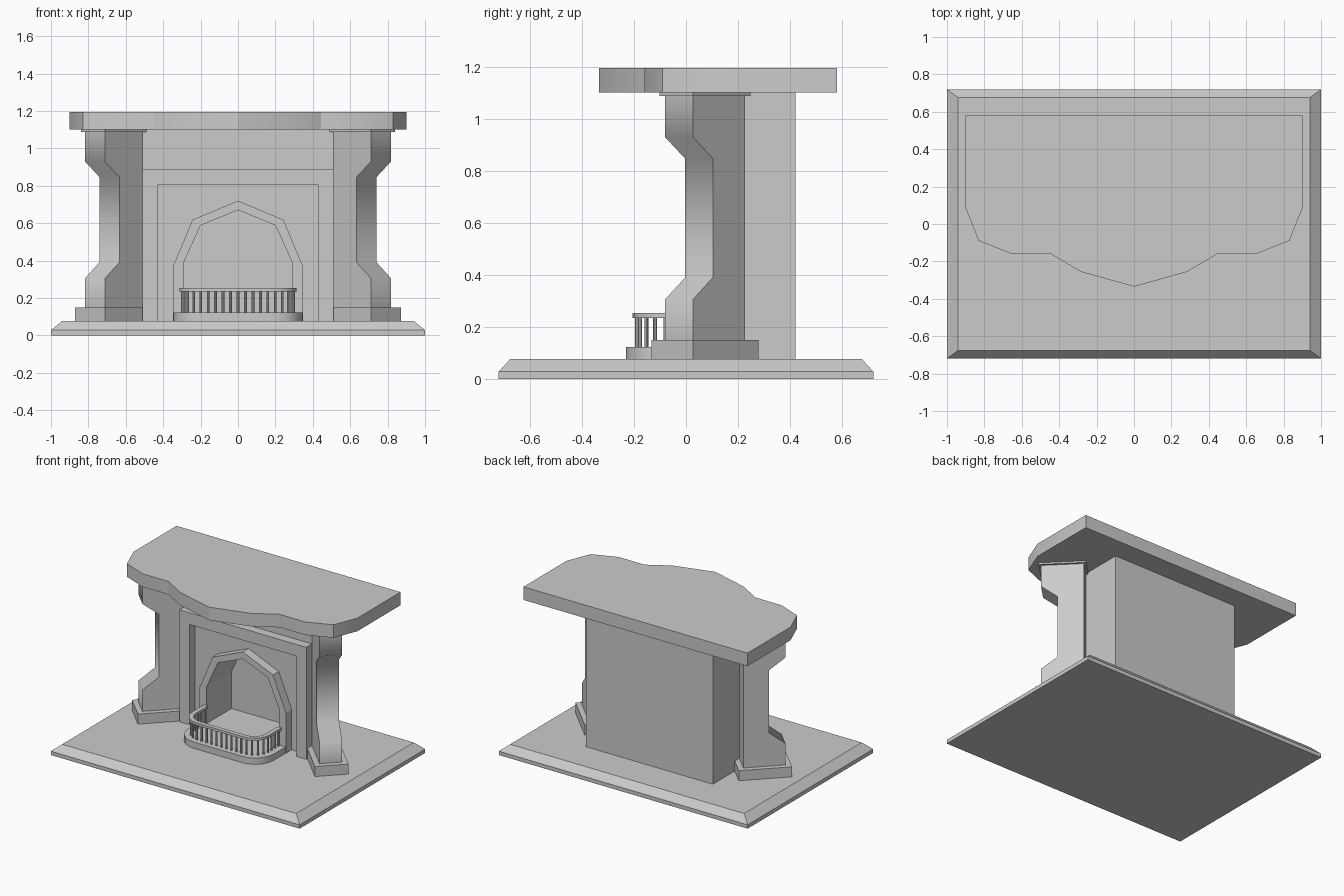
import bpy, bmesh, math
from mathutils import Vector

if "Cube" in bpy.data.objects:
    bpy.data.objects.remove(bpy.data.objects["Cube"])


def prism(name, pts, vec, mirror=False, smooth=None):
    """Closed polygon of 3D points extruded along vec."""
    bm = bmesh.new()
    face = bm.faces.new([bm.verts.new(p) for p in pts])
    ext = bmesh.ops.extrude_face_region(bm, geom=[face])
    verts = [g for g in ext["geom"] if isinstance(g, bmesh.types.BMVert)]
    bmesh.ops.translate(bm, verts=verts, vec=Vector(vec))
    bmesh.ops.recalc_face_normals(bm, faces=bm.faces)
    me = bpy.data.meshes.new(name)
    bm.to_mesh(me)
    bm.free()
    ob = bpy.data.objects.new(name, me)
    bpy.context.collection.objects.link(ob)
    if mirror:
        ob.modifiers.new("Mirror", 'MIRROR').use_clip = False
    if smooth:
        bpy.ops.object.select_all(action='DESELECT')
        ob.select_set(True)
        bpy.context.view_layer.objects.active = ob
        bpy.ops.object.shade_smooth_by_angle(angle=math.radians(smooth))
    return ob


def both_sides(half):
    """Right half outline (ending near the centre line) plus its mirror image."""
    return half + [(-x, y) for x, y in reversed(half) if abs(x) > 1e-6]


def plan(pts, z):
    return [(x, y, z) for x, y in pts]


def front(pts, y):
    return [(x, y, z) for x, z in pts]


def bowed(w, y0, r, back, n=5):
    """U-shaped plan line with rounded front corners."""
    arc = [(w - r + r * math.cos(a), y0 + r - r * math.sin(a))
           for a in (math.pi / 2 * i / n for i in range(n + 1))]
    return both_sides([(w, back)] + arc)


# Floor plinth with chamfered top edge
plinth = prism("plinth", [(-1, -.72, 0), (1, -.72, 0), (1, .72, 0), (-1, .72, 0)], (0, 0, .028))
bm = bmesh.new()
bm.from_mesh(plinth.data)
top = max(bm.faces, key=lambda f: f.calc_center_median().z)
ext = bmesh.ops.extrude_face_region(bm, geom=[top])
for v in ext["geom"]:
    if isinstance(v, bmesh.types.BMVert):
        v.co = (v.co.x * .94, v.co.y * .675 / .72, .077)
bmesh.ops.delete(bm, geom=[top], context='FACES_ONLY')
bmesh.ops.recalc_face_normals(bm, faces=bm.faces)
bm.to_mesh(plinth.data)
bm.free()

# Mantel shelf with serpentine front
shelf = [(.9, .58), (.9, .085), (.83, -.09), (.655, -.16), (.445, -.16), (.285, -.255), (0, -.335)]
prism("mantel_shelf", plan(both_sides(shelf), 1.1), (0, 0, .095), smooth=30)

# Chimney body with a fire opening cut into it
Z0 = .075
inner = [(.29, Z0), (.29, .39), (.2, .588), (0, .67)]
outer = [(.347, Z0), (.347, .37), (.243, .618), (0, .72)]
body = prism("chimney_body", front([(-.51, Z0), (.51, Z0), (.51, 1.1), (-.51, 1.1)], .12), (0, .3, 0))
cutter = prism("opening_cutter", front(both_sides([(.29, .03)] + inner[1:]), 0), (0, .34, 0))
cutter.hide_render = True
mod = body.modifiers.new("Opening", 'BOOLEAN')
mod.operation = 'DIFFERENCE'
mod.object = cutter
mod.solver = 'EXACT'
bpy.context.view_layer.objects.active = body
bpy.ops.object.modifier_apply(modifier=mod.name)
bpy.data.objects.remove(cutter)

# Square surround and pointed arch frame on the chimney face
surround = [(.51, Z0), (.51, .89), (-.51, .89), (-.51, Z0),
            (-.43, Z0), (-.43, .805), (.43, .805), (.43, Z0)]
prism("surround", front(surround, .055), (0, .065, 0))
arch = both_sides(outer) + list(reversed(both_sides(inner)))
prism("arch_frame", front(arch, .055), (0, .065, 0))

# Diagonal pillars: d points outwards, t runs across the face
C = Vector((.665, .0725, 0))
d = Vector((1, -1, 0)).normalized()
t = Vector((1, 1, 0)).normalized()


def pillar_part(name, profile, half_width, smooth=None):
    pts = [C + d * u - t * half_width + Vector((0, 0, z)) for u, z in profile]
    prism(name, pts, t * half_width * 2, True, smooth)


def block(h, z0, z1):
    return [(-h, z0), (h, z0), (h, z1), (-h, z1)]


pillar_part("pillars", [(-.1414, .15), (.1414, .15), (.1414, .305), (.032, .39), (.032, .847),
                        (.1414, .93), (.1414, 1.088), (-.1414, 1.088)], .0757, 60)
pillar_part("pillar_bases", block(.178, Z0, .15), .1125)
pillar_part("pillar_caps", block(.1565, 1.088, 1.1), .091)

# Hearth slab, running into the opening
slab = bowed(.345, -.23, .15, .12)
slab = [(.29, .34), (.29, .12)] + slab + [(-.29, .12), (-.29, .34)]
prism("hearth_slab", plan(slab, Z0), (0, 0, .048), smooth=30)

# Fender rail
rail = bowed(.312, -.205, .125, .055) + list(reversed(bowed(.28, -.173, .093, .055)))
prism("fender_rail", plan(rail, .235), (0, 0, .018), smooth=30)

# Fender posts evenly spaced along the rail
path = [Vector(p) for p in bowed(.296, -.189, .109, .04, 12)]
total = sum((b - a).length for a, b in zip(path, path[1:]))
count = 25
for i in range(count):
    s = total * i / (count - 1)
    for a, b in zip(path, path[1:]):
        seg = (b - a).length
        if s <= seg + 1e-6:
            break
        s -= seg
    p = a.lerp(b, s / seg)
    ring = [(p.x + .0075 * math.cos(k * math.pi / 4), p.y + .0075 * math.sin(k * math.pi / 4), .12)
            for k in range(8)]
    prism("fender_post", ring, (0, 0, .118))
